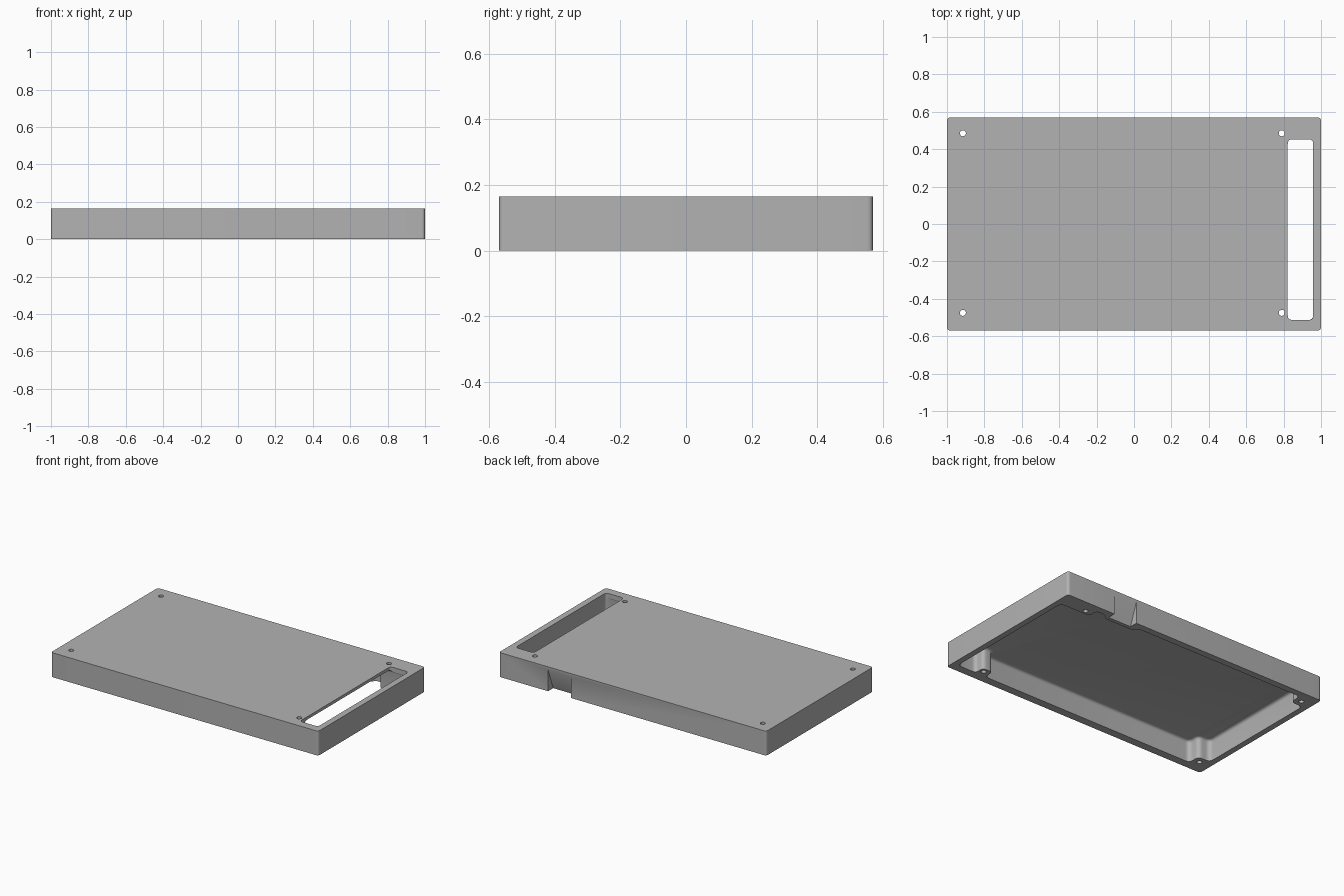
import bpy, bmesh, math
from mathutils import Vector

old = bpy.data.objects.get("Cube")
if old:
    bpy.data.objects.remove(old, do_unlink=True)

WIDTH, DEPTH, HEIGHT = 2.0, 1.14, 0.165
CEILING = 0.145

grey = bpy.data.materials.new("plain_grey")
grey.use_nodes = True
colour = (0.45, 0.45, 0.45, 1)
grey.diffuse_color = colour
grey.node_tree.nodes["Principled BSDF"].inputs["Base Color"].default_value = colour


def rounded(points, reach, steps=6):
    """Outline with each corner replaced by a short curve."""
    pts = [Vector(p) for p in points]
    out = []
    for i, p in enumerate(pts):
        a, b = pts[i - 1] - p, pts[(i + 1) % len(pts)] - p
        t = min(reach, 0.4 * a.length, 0.4 * b.length)
        a, b = p + a.normalized() * t, p + b.normalized() * t
        for k in range(steps + 1):
            u = k / steps
            out.append(a * (1 - u) ** 2 + p * 2 * u * (1 - u) + b * u * u)
    return out


def rectangle(x0, x1, y0, y1):
    return [(x0, y0), (x1, y0), (x1, y1), (x0, y1)]


def prism(name, outline, z0, z1, top_round=0):
    """Extrude an outline upward, with optional rounding of the top rim."""
    bm = bmesh.new()
    base = bm.faces.new([bm.verts.new((p[0], p[1], z0)) for p in outline])
    lid = bmesh.ops.extrude_face_region(bm, geom=[base])["geom"]
    bmesh.ops.translate(bm, vec=(0, 0, z1 - z0),
                        verts=[g for g in lid if isinstance(g, bmesh.types.BMVert)])
    if top_round:
        rim = [e for e in bm.edges if all(abs(v.co.z - z1) < 1e-5 for v in e.verts)]
        bmesh.ops.bevel(bm, geom=rim, offset=top_round, segments=4, profile=0.5,
                        affect='EDGES', clamp_overlap=False)
    bmesh.ops.recalc_face_normals(bm, faces=bm.faces)
    mesh = bpy.data.meshes.new(name)
    bm.to_mesh(mesh)
    bm.free()
    mesh.materials.append(grey)
    obj = bpy.data.objects.new(name, mesh)
    bpy.context.collection.objects.link(obj)
    return obj


def cut(target, cutter):
    cutter.hide_render = True
    bpy.context.view_layer.objects.active = target
    mod = target.modifiers.new("cut", 'BOOLEAN')
    mod.operation, mod.solver, mod.object = 'DIFFERENCE', 'EXACT', cutter
    bpy.ops.object.modifier_apply(modifier=mod.name)
    bpy.data.objects.remove(cutter, do_unlink=True)


# Outer shell
x, y = WIDTH / 2, DEPTH / 2
cover = prism("cover_shell", rounded(rectangle(-x, x, -y, y), 0.02), 0, HEIGHT)

# Hollow underside, leaving screw bosses and a thicker back wall by the notch
hollow = [(-.87, -.515), (.745, -.515), (.745, -.445), (.82, -.445), (.82, -.515),
          (.96, -.515), (.96, .455), (.735, .455), (.735, .525), (.67, .525),
          (.64, .49), (.43, .49), (.40, .525), (-.87, .525), (-.87, .44),
          (-.96, .44), (-.96, -.43), (-.87, -.43)]
cut(cover, prism("hollow_cutter", rounded(hollow, 0.035), -0.02, CEILING, 0.018))

# Long slot through the top
slot = rounded(rectangle(.822, .958, -.513, .453), 0.025)
cut(cover, prism("slot_cutter", slot, 0.08, HEIGHT + 0.05))

# Screw holes
for hx in (-0.915, 0.79):
    for hy in (-0.475, 0.485):
        ring = [(hx + 0.016 * math.cos(a), hy + 0.016 * math.sin(a))
                for a in (2 * math.pi * k / 24 for k in range(24))]
        cut(cover, prism("hole_cutter", ring, -0.05, HEIGHT + 0.05))

# Sloping finger notch in the back wall: a (y, z) profile swept along x
notch = prism("notch_cutter", [(.5074, -.02), (.59, -.02), (.59, .198)], .46, .633)
for v in notch.data.vertices:
    v.co = v.co.zxy
cut(cover, notch)

# Smooth fillets, sharp edges
bpy.ops.object.select_all(action='DESELECT')
cover.select_set(True)
bpy.context.view_layer.objects.active = cover
bpy.ops.object.shade_smooth_by_angle(angle=math.radians(30))
